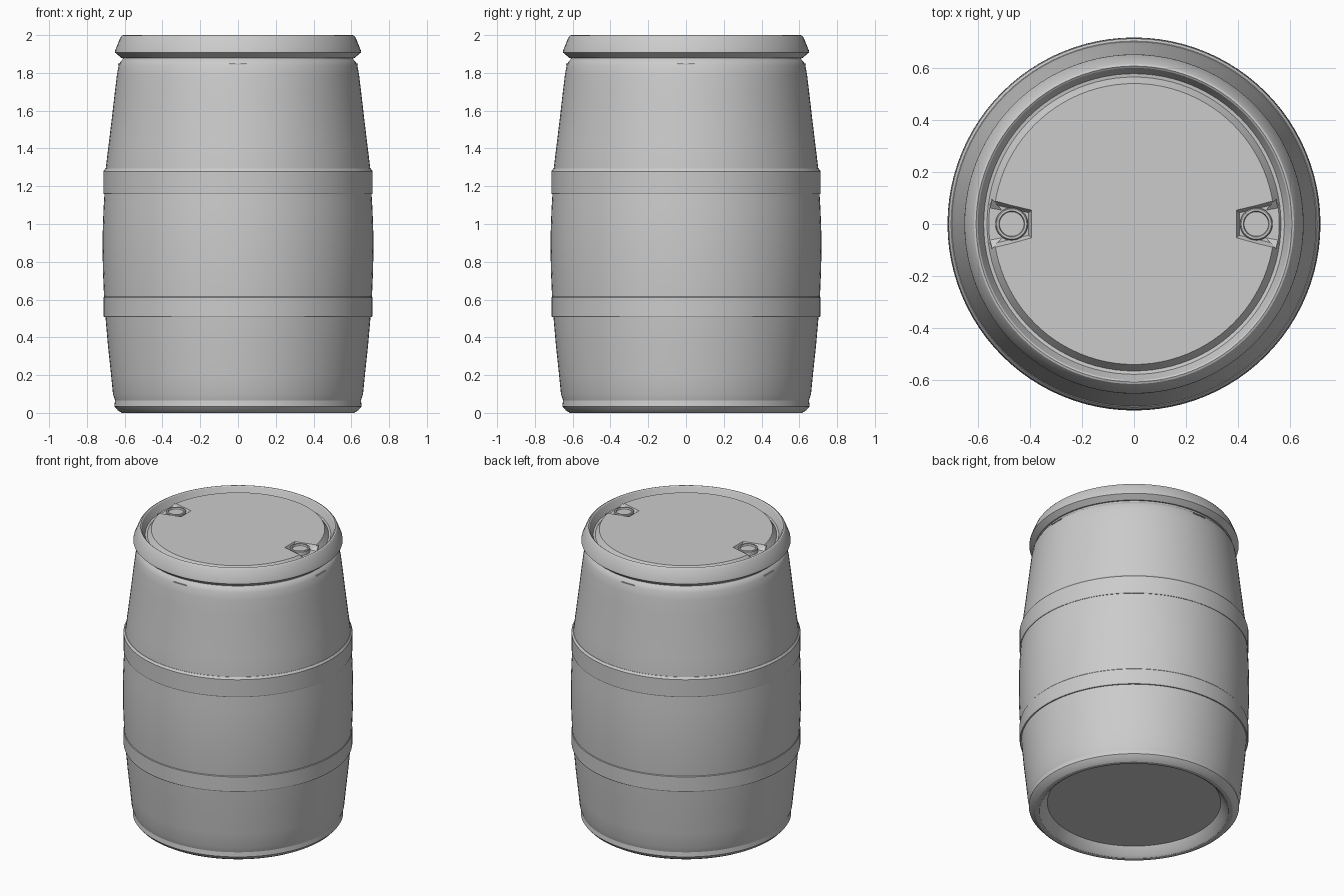
import bpy, bmesh, math
from mathutils import Matrix, Vector

cube = bpy.data.objects.get("Cube")
if cube:
    bpy.data.objects.remove(cube, do_unlink=True)

grey = bpy.data.materials.new("grey plastic")
grey.use_nodes = True
colour = (0.6, 0.6, 0.6, 1)
grey.diffuse_color = colour
grey.node_tree.nodes["Principled BSDF"].inputs["Base Color"].default_value = colour


def finish(name, bm, smooth=True):
    bmesh.ops.recalc_face_normals(bm, faces=bm.faces)
    mesh = bpy.data.meshes.new(name)
    bm.to_mesh(mesh)
    bm.free()
    mesh.materials.append(grey)
    obj = bpy.data.objects.new(name, mesh)
    bpy.context.collection.objects.link(obj)
    if smooth:
        bpy.ops.object.select_all(action="DESELECT")
        obj.select_set(True)
        bpy.context.view_layer.objects.active = obj
        bpy.ops.object.shade_smooth_by_angle(angle=math.radians(25))
    return obj


def lathe(name, profile, centre=(0, 0, 0), steps=96, closed=False):
    """Spin (radius, height) points around a vertical axis."""
    bm = bmesh.new()
    verts = [bm.verts.new((r, 0, z)) for r, z in profile]
    edges = [bm.edges.new(pair) for pair in zip(verts, verts[1:])]
    if closed:
        edges.append(bm.edges.new((verts[-1], verts[0])))
    bmesh.ops.spin(bm, geom=verts + edges, cent=(0, 0, 0), axis=(0, 0, 1),
                   angle=math.tau, steps=steps, use_duplicate=False)
    bmesh.ops.remove_doubles(bm, verts=bm.verts, dist=0.0005)
    bmesh.ops.translate(bm, verts=bm.verts, vec=centre)
    return finish(name, bm)


# Bulging body with a recessed base and a narrow neck under the lid
lathe("body", [
    (0, 0.06), (0.54, 0.06), (0.575, 0.01), (0.59, 0), (0.615, 0), (0.635, 0.012),
    (0.655, 0.035), (0.651, 0.065), (0.662, 0.10), (0.672, 0.2), (0.689, 0.36),
    (0.702, 0.51), (0.71, 0.63), (0.715, 0.75), (0.717, 0.85), (0.716, 0.97),
    (0.712, 1.08), (0.707, 1.16), (0.701, 1.29), (0.685, 1.42), (0.668, 1.56),
    (0.652, 1.70), (0.641, 1.79), (0.632, 1.84), (0.622, 1.86), (0.612, 1.87),
    (0.60, 1.91), (0, 1.91)])

# Two raised hoops
for name, low, high, edge in (("lower_hoop", 0.507, 0.625, 0.712),
                              ("upper_hoop", 1.158, 1.293, 0.713)):
    lathe(name, [(0.69, low), (edge - 0.003, low), (edge, low + 0.006),
                 (edge, high - 0.014), (edge - 0.01, high), (0.69, high)], closed=True)

# Lid with a flared skirt, a rounded rim and a groove around the raised panel
lid = lathe("lid", [
    (0, 1.88), (0.618, 1.88), (0.652, 1.908), (0.65, 1.92), (0.624, 1.985),
    (0.615, 1.997), (0.607, 2), (0.60, 1.995), (0.578, 1.947), (0.565, 1.945),
    (0.54, 1.982), (0, 1.982)])


# Tapered pockets in the panel, each open toward the groove
def pocket(side):
    bm = bmesh.new()
    rings = []
    for z, inner, half_in, half_out in ((1.955, 0.405, 0.043, 0.080),
                                        (2.01, 0.383, 0.064, 0.112)):
        rings.append([bm.verts.new((x * side, y, z)) for x, y in (
            (inner, -half_in), (0.56, -half_out), (0.56, half_out), (inner, half_in))])
    bm.faces.new(rings[0])
    bm.faces.new(rings[1])
    for i in range(4):
        j = (i + 1) % 4
        bm.faces.new((rings[0][i], rings[0][j], rings[1][j], rings[1][i]))
    cutter = finish("pocket_cutter", bm, smooth=False)
    cutter.hide_render = True
    cutter.hide_viewport = True
    cut = lid.modifiers.new("pocket", "BOOLEAN")
    cut.operation = "DIFFERENCE"
    cut.solver = "EXACT"
    cut.object = cutter


# Corner ribs that run from the plug to the outer pocket corners
def rib(name, side, end):
    bm = bmesh.new()
    low = [(0.50, 0.045), (0.555, 0.055), (0.55, 0.098)]
    base = [bm.verts.new((x * side, y * end, 1.95)) for x, y in low]
    top = bm.verts.new((0.545 * side, 0.095 * end, 1.981))
    bm.faces.new(base)
    for i in range(3):
        bm.faces.new((base[i], base[(i + 1) % 3], top))
    finish(name, bm, smooth=False)


for side, label in ((1, "left"), (-1, "right")):
    pocket(side)
    lathe(label + "_plug", [(0, 1.94), (0.064, 1.94), (0.062, 1.978), (0.058, 1.982),
                            (0.05, 1.982), (0.047, 1.972), (0, 1.972)],
          centre=(0.47 * side, 0, 0), steps=32)
    for end, place in ((1, "back"), (-1, "front")):
        rib(f"{label}_{place}_rib", side, end)

# Four slim ledges on the shoulder
for i, place in enumerate(("front", "left", "back", "right")):
    bm = bmesh.new()
    bmesh.ops.create_cube(bm, size=1)
    bmesh.ops.scale(bm, vec=(0.095, 0.02, 0.006), verts=bm.verts)
    bmesh.ops.translate(bm, vec=(0, -0.624, 1.846), verts=bm.verts)
    bmesh.ops.rotate(bm, cent=Vector(), verts=bm.verts,
                     matrix=Matrix.Rotation(i * math.pi / 2, 3, "Z"))
    finish(place + "_ledge", bm, smooth=False)
